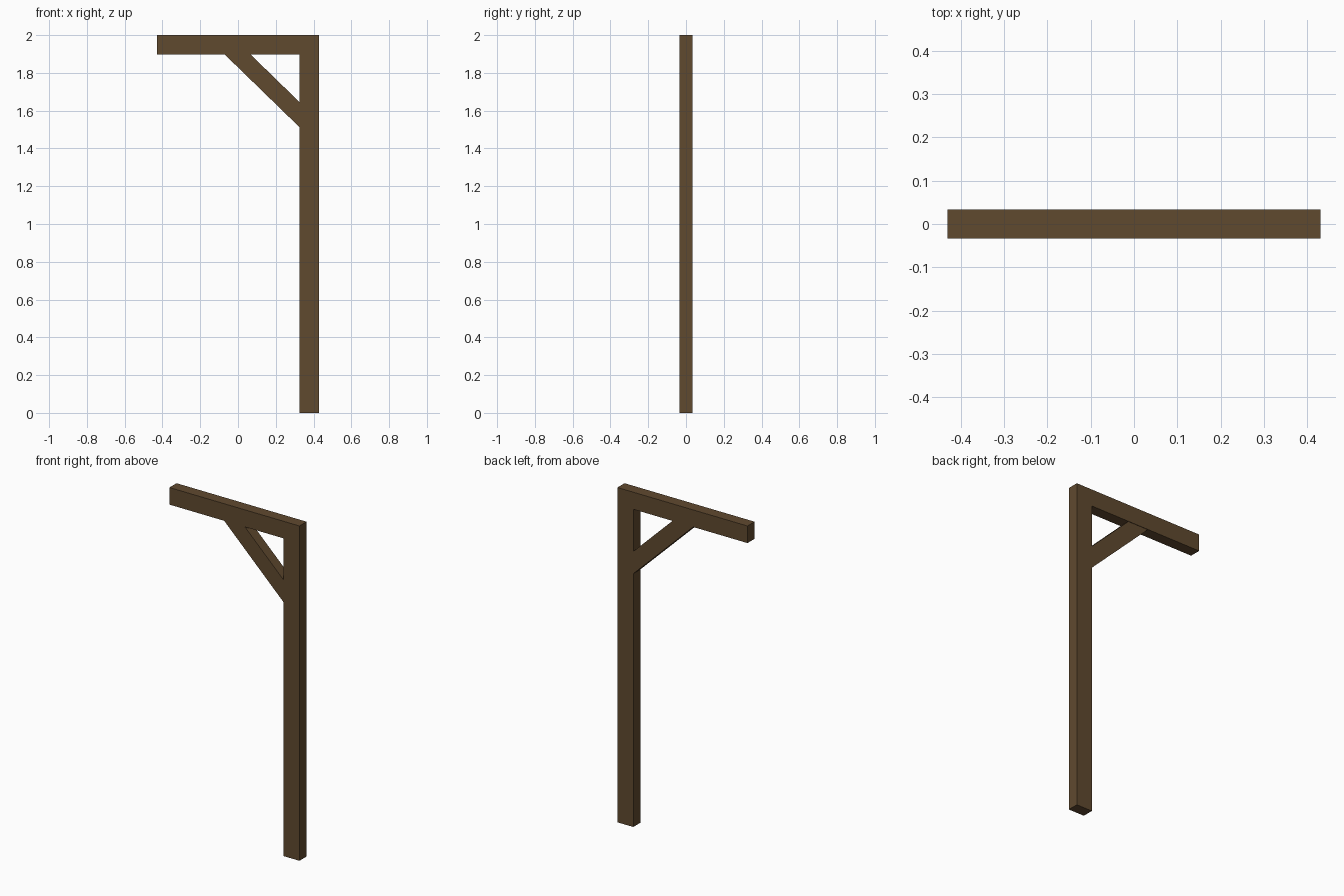
import bpy
import bmesh

if "Cube" in bpy.data.objects:
    bpy.data.objects.remove(bpy.data.objects["Cube"])

wood = bpy.data.materials.new("dark_brown_wood")
wood.diffuse_color = (0.117, 0.067, 0.028, 1.0)
wood.use_nodes = True
wood.node_tree.nodes["Principled BSDF"].inputs["Base Color"].default_value = wood.diffuse_color


def extrude_profile(name, points, half_depth):
    """Extrude an (x, z) outline evenly to both sides of y = 0."""
    bm = bmesh.new()
    face = bm.faces.new([bm.verts.new((x, -half_depth, z)) for x, z in points])
    result = bmesh.ops.extrude_face_region(bm, geom=[face])
    verts = [g for g in result["geom"] if isinstance(g, bmesh.types.BMVert)]
    bmesh.ops.translate(bm, verts=verts, vec=(0, 2 * half_depth, 0))
    bmesh.ops.recalc_face_normals(bm, faces=bm.faces)
    mesh = bpy.data.meshes.new(name)
    bm.to_mesh(mesh)
    bm.free()
    mesh.materials.append(wood)
    obj = bpy.data.objects.new(name, mesh)
    bpy.context.collection.objects.link(obj)
    return obj


HALF_WIDTH = 0.43   # half the length of the beam
INNER = 0.325       # inner side of the post
UNDER = 1.898       # underside of the beam

# Upright post and horizontal beam, one flush L-shaped timber frame
extrude_profile("post_and_beam", [
    (INNER, 0), (HALF_WIDTH, 0), (HALF_WIDTH, 2), (-HALF_WIDTH, 2),
    (-HALF_WIDTH, UNDER), (INNER, UNDER)], 0.0335)

# Diagonal brace, very slightly thinner, cut to meet the beam and the post
extrude_profile("diagonal_brace", [
    (-0.071, UNDER), (INNER, 1.513), (INNER, 1.646), (0.066, UNDER)], 0.031)
